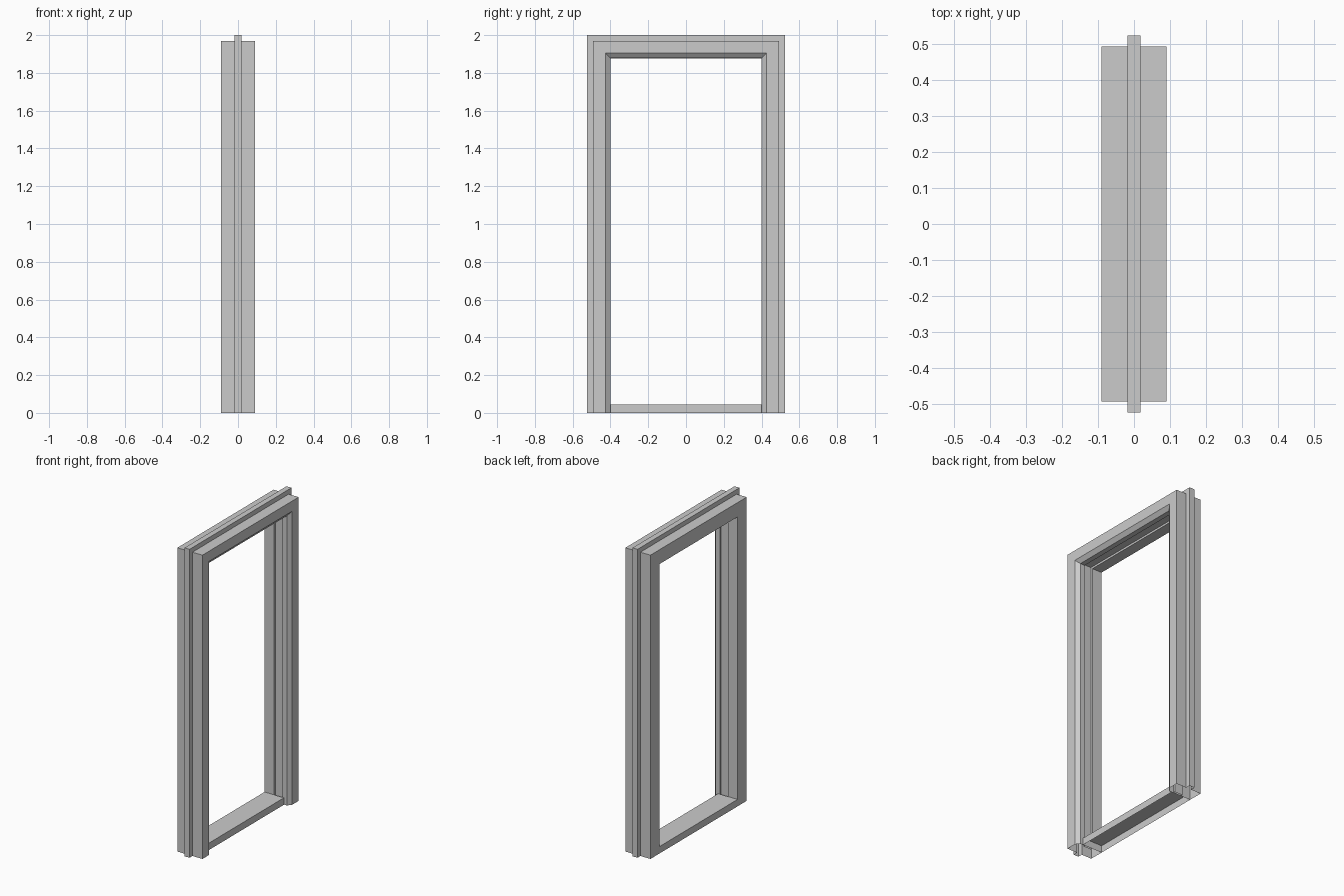
import bpy
import bmesh

cube = bpy.data.objects.get("Cube")
if cube:
    bpy.data.objects.remove(cube, do_unlink=True)

# One plain grey finish
grey = bpy.data.materials.new("light_grey")
grey.use_nodes = True
colour = (0.6, 0.6, 0.6, 1)
grey.diffuse_color = colour
grey.node_tree.nodes["Principled BSDF"].inputs["Base Color"].default_value = colour

HALF_WIDTH, BODY_TOP = 0.493, 1.97
OPENING = 0.4


def add_object(name, bm):
    bmesh.ops.recalc_face_normals(bm, faces=bm.faces)
    mesh = bpy.data.meshes.new(name)
    bm.to_mesh(mesh)
    bm.free()
    mesh.materials.append(grey)
    obj = bpy.data.objects.new(name, mesh)
    bpy.context.collection.objects.link(obj)
    return obj


# Frame section: (x, distance inward from the outer face of the body)
section = [
    (0.09, 0), (0.09, 0.066), (0.07, 0.092), (0.037, 0.092),
    (0.037, 0.08), (-0.02, 0.08), (-0.02, 0.093), (-0.09, 0.093),
    (-0.09, 0), (-0.018, 0), (-0.018, -0.03), (0.018, -0.03), (0.018, 0),
]


def sweep_frame(name):
    """Run the section up one jamb, across the head and down the other."""
    bm = bmesh.new()
    rings = []
    for side, at_top in ((-1, 0), (-1, 1), (1, 1), (1, 0)):
        rings.append([bm.verts.new((x, side * (HALF_WIDTH - d), at_top * (BODY_TOP - d)))
                      for x, d in section])
    n = len(section)
    for a, b in zip(rings, rings[1:]):
        for i in range(n):
            j = (i + 1) % n
            bm.faces.new((a[i], a[j], b[j], b[i]))
    return add_object(name, bm)


# Jambs and head, with mitred corners and open feet
sweep_frame("door_frame")

# Threshold: a shallow channel, open underneath
bm = bmesh.new()
bmesh.ops.create_cube(bm, size=1)
for v in bm.verts:
    v.co.x = 0.05 if v.co.x > 0 else -0.09
    v.co.y = OPENING if v.co.y > 0 else -OPENING
    v.co.z = 0.045 if v.co.z > 0 else 0
bmesh.ops.recalc_face_normals(bm, faces=bm.faces)
base = [f for f in bm.faces if f.normal.z < -0.9]
bmesh.ops.delete(bm, geom=base, context="FACES_ONLY")
add_object("threshold", bm)
